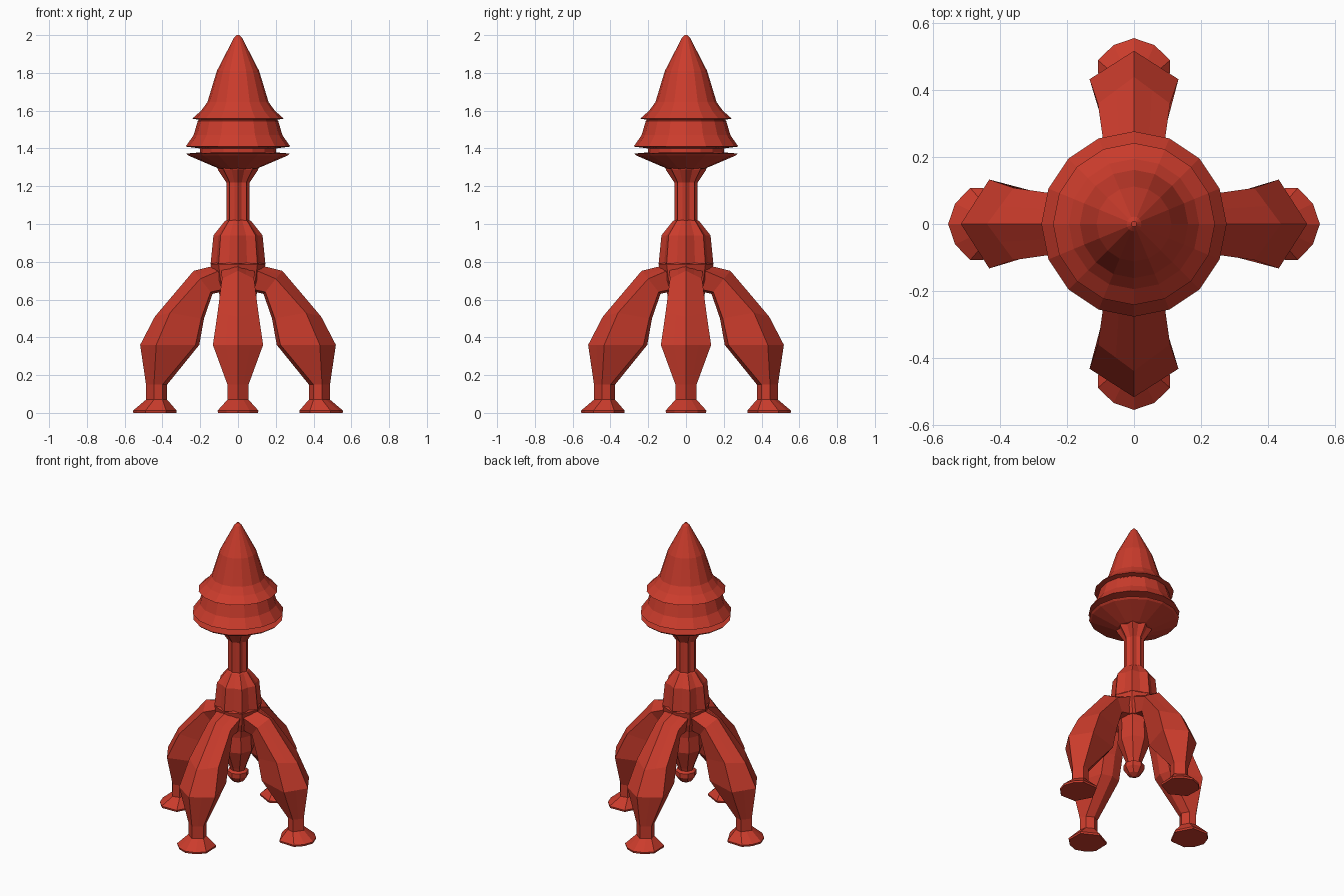
import bpy, bmesh
from math import sin, cos, pi
from mathutils import Matrix

red = bpy.data.materials.new("red")
red.diffuse_color = (0.6, 0.045, 0.025, 1)


def loft(name, rings, turn=0.0):
    """Skin a list of equal-length point rings and cap both ends."""
    bm = bmesh.new()
    rows = [[bm.verts.new(p) for p in ring] for ring in rings]
    n = len(rows[0])
    for a, b in zip(rows, rows[1:]):
        for i in range(n):
            j = (i + 1) % n
            bm.faces.new((a[i], a[j], b[j], b[i]))
    bm.faces.new(rows[0])
    bm.faces.new(rows[-1])
    bmesh.ops.recalc_face_normals(bm, faces=bm.faces)
    bm.transform(Matrix.Rotation(turn, 4, 'Z'))
    me = bpy.data.meshes.new(name)
    bm.to_mesh(me)
    bm.free()
    me.materials.append(red)
    ob = bpy.data.objects.new(name, me)
    bpy.context.collection.objects.link(ob)
    return ob


def turned(name, profile, sides=16, flute=1.0):
    """Lathe (radius, z) pairs; flute < 1 pulls in every other corner."""
    rings = []
    for r, z in profile:
        ring = []
        for i in range(sides):
            a = 2 * pi * i / sides
            k = r * (flute if i % 2 else 1.0)
            ring.append((k * cos(a), k * sin(a), z))
        rings.append(ring)
    return loft(name, rings)


# Tiered pointed head
turned("upper_cap", [(0.008, 2.0), (0.022, 1.985), (0.112, 1.81), (0.162, 1.645),
                     (0.195, 1.60), (0.242, 1.558), (0.21, 1.552), (0.21, 1.52)])
turned("lower_cap", [(0.19, 1.56), (0.213, 1.545), (0.235, 1.47), (0.277, 1.41),
                     (0.20, 1.40), (0.20, 1.36)])
turned("head_underside", [(0.19, 1.38), (0.274, 1.373), (0.262, 1.362),
                          (0.105, 1.295), (0.08, 1.29)])

# Fluted stem and collar
turned("stem", [(0.11, 1.30), (0.105, 1.285), (0.062, 1.22), (0.062, 1.0),
                (0.062, 0.9)], flute=0.82)
turned("collar", [(0.06, 1.02), (0.07, 1.015), (0.13, 0.94), (0.145, 0.79),
                  (0.13, 0.77)], flute=0.86)

# Hub joining the legs, with hanging drop
turned("hub", [(0.13, 0.80), (0.145, 0.785), (0.13, 0.70), (0.11, 0.65)], sides=8)
turned("hanging_drop", [(0.11, 0.70), (0.095, 0.60), (0.10, 0.50), (0.052, 0.375),
                        (0.046, 0.355), (0.064, 0.345), (0.064, 0.315),
                        (0.04, 0.28), (0.01, 0.265)], sides=8)


def section(outer, side, back, inner, bulge=0.0):
    """Mirrored leg section: ridge, rounded shoulder, back corner, inner ridge."""
    ox, oz = outer
    sx, sy, sz = side
    mid = ((ox + sx) / 2 + bulge, sy / 2 + bulge * 0.6, (oz + sz) / 2)
    half = [mid, side, back]
    return ([(ox, 0, oz)] + half + [(inner[0], 0, inner[1])]
            + [(x, -y, z) for x, y, z in reversed(half)])


# Legs: rings from hub to foot sole
leg = [
    section((0.06, 0.795), (0.06, 0.09, 0.77), (0.05, 0.06, 0.66), (0.05, 0.65)),
    section((0.235, 0.752), (0.20, 0.085, 0.71), (0.145, 0.06, 0.64), (0.135, 0.63)),
    section((0.44, 0.51), (0.36, 0.108, 0.53), (0.195, 0.07, 0.50), (0.18, 0.50)),
    section((0.518, 0.36), (0.433, 0.133, 0.36), (0.225, 0.07, 0.36), (0.205, 0.36)),
    section((0.487, 0.15), (0.445, 0.056, 0.15), (0.40, 0.045, 0.15), (0.375, 0.15)),
    section((0.487, 0.07), (0.445, 0.056, 0.07), (0.40, 0.045, 0.07), (0.375, 0.07)),
    section((0.556, 0.012), (0.49, 0.108, 0.012), (0.38, 0.105, 0.012), (0.325, 0.012), 0.012),
    section((0.554, 0), (0.488, 0.106, 0), (0.382, 0.103, 0), (0.327, 0), 0.012),
]
for i, side in enumerate(("right", "back", "left", "front")):
    loft(side + "_leg", leg, i * pi / 2)
